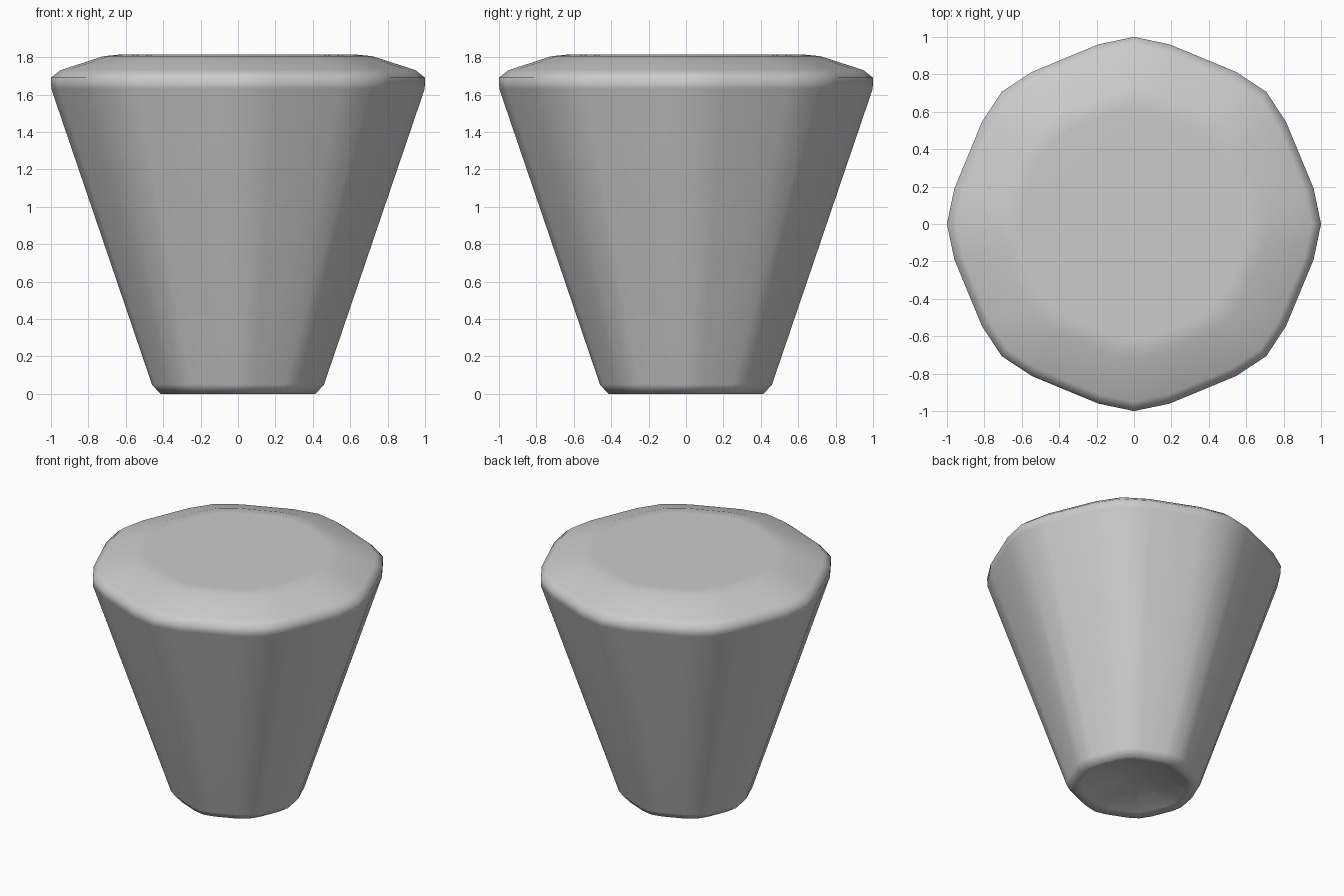
import bpy, bmesh, math

if "Cube" in bpy.data.objects:
    bpy.data.objects.remove(bpy.data.objects["Cube"])

# Profile (corner radius, height): hollow underside, flared wall, domed cap
profile = [
    (0.12, 0.09), (0.36, 0.015), (0.415, 0.0), (0.46, 0.05),
    (0.998, 1.63), (1.0, 1.69), (0.95, 1.73), (0.72, 1.805), (0.62, 1.815),
]
# Rounded octagon section: (angle from corner, radius factor)
corner = [(-11.2, 0.979), (0.0, 1.0), (11.2, 0.979)]

bm = bmesh.new()
rings = []
for r, z in profile:
    ring = []
    for k in range(8):
        for da, f in corner:
            a = math.radians(45 * k + da)
            ring.append(bm.verts.new((r * f * math.cos(a), r * f * math.sin(a), z)))
    rings.append(ring)

# Walls between the rings, then the two flat ends
for lo, hi in zip(rings, rings[1:]):
    n = len(lo)
    for i in range(n):
        j = (i + 1) % n
        bm.faces.new((lo[i], lo[j], hi[j], hi[i]))
bm.faces.new(list(reversed(rings[0])))
bm.faces.new(rings[-1])
bmesh.ops.recalc_face_normals(bm, faces=bm.faces)
for f in bm.faces:
    f.smooth = True

mesh = bpy.data.meshes.new("tapered_knob")
bm.to_mesh(mesh)
bm.free()
knob = bpy.data.objects.new("tapered_knob", mesh)
bpy.context.collection.objects.link(knob)

# Face-weighted normals keep the flats clean between soft bevels
mod = knob.modifiers.new("soft_bevels", 'WEIGHTED_NORMAL')
mod.keep_sharp = True
